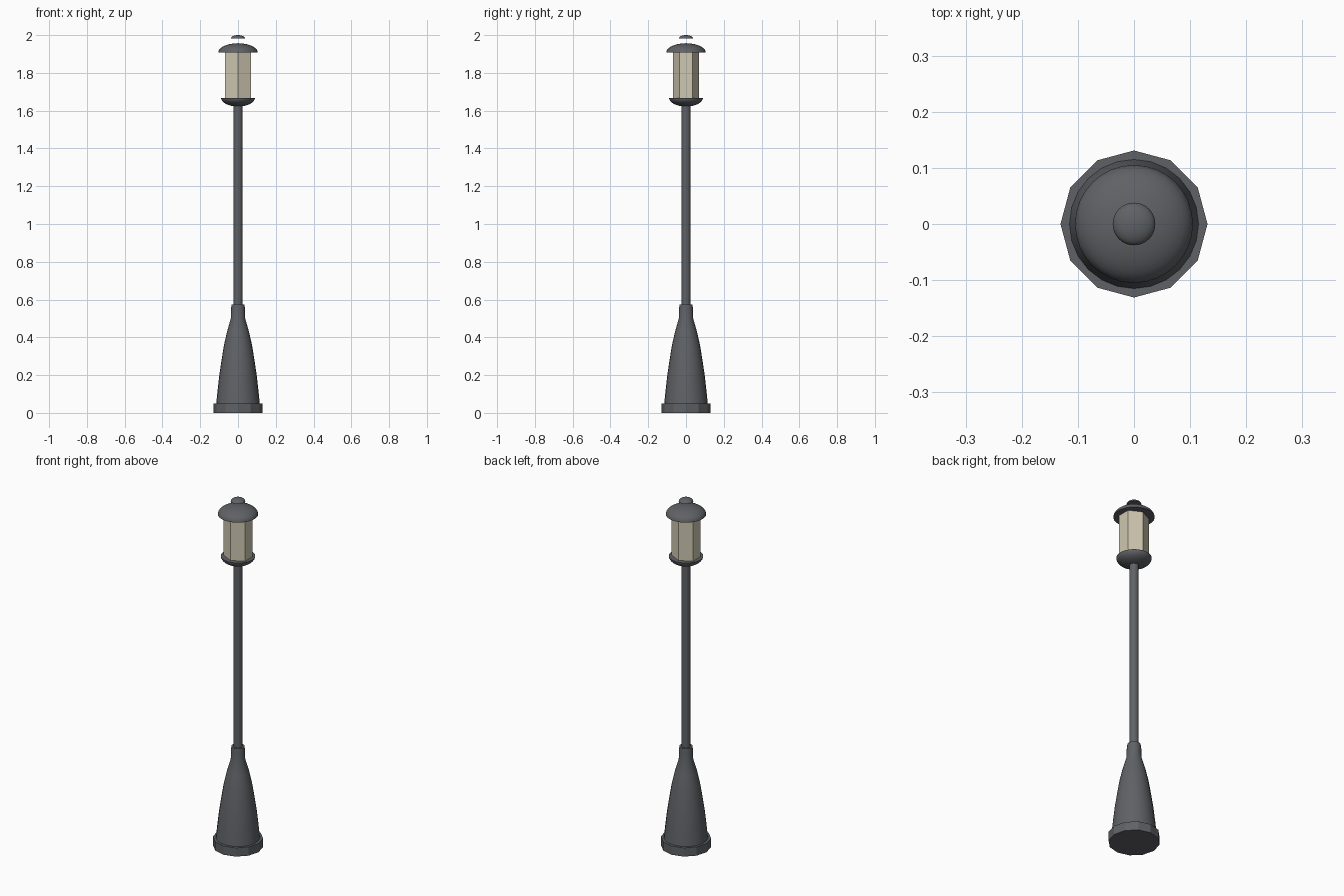
import bpy, math

if "Cube" in bpy.data.objects:
    bpy.data.objects.remove(bpy.data.objects["Cube"])


def material(name, rgb):
    m = bpy.data.materials.new(name)
    m.diffuse_color = (*rgb, 1)
    m.use_nodes = True
    m.node_tree.nodes["Principled BSDF"].inputs["Base Color"].default_value = m.diffuse_color
    return m


METAL = material("dark_metal", (0.115, 0.12, 0.13))
GLASS = material("warm_glass", (0.62, 0.57, 0.44))


def lathe(name, profile, sides, mat=METAL, smooth=True, start=0.0, stretch=(1, 1)):
    """Spin (radius, z) points around the z axis; radius 0 closes to a tip, open ends are capped."""
    verts, faces, rings = [], [], []
    for r, z in profile:
        n = 1 if r == 0 else sides
        rings.append(list(range(len(verts), len(verts) + n)))
        for i in range(n):
            a = start + math.tau * i / sides
            verts.append((r * math.cos(a) * stretch[0], r * math.sin(a) * stretch[1], z))
    for lo, hi in zip(rings, rings[1:]):
        for i in range(sides):
            j = (i + 1) % sides
            quad = [lo[i % len(lo)], lo[j % len(lo)], hi[j % len(hi)], hi[i % len(hi)]]
            faces.append(list(dict.fromkeys(quad)))
    if len(rings[0]) > 1:
        faces.append(rings[0][::-1])
    if len(rings[-1]) > 1:
        faces.append(rings[-1])
    mesh = bpy.data.meshes.new(name)
    mesh.from_pydata(verts, [], faces)
    mesh.materials.append(mat)
    obj = bpy.data.objects.new(name, mesh)
    bpy.context.collection.objects.link(obj)
    if smooth:
        bpy.ops.object.select_all(action='DESELECT')
        obj.select_set(True)
        bpy.context.view_layer.objects.active = obj
        bpy.ops.object.shade_smooth_by_angle(angle=math.radians(35))
    return obj


def dome(radius, z, height, steps=8):
    """Quarter-ellipse profile from rim to tip."""
    pts = [(radius * math.cos(t * math.pi / 2 / steps), z + height * math.sin(t * math.pi / 2 / steps))
           for t in range(steps)]
    return pts + [(0, z + height)]


# Twelve-sided plinth
lathe("plinth", [(0.131, 0), (0.131, 0.05)], 12, smooth=False)

# Flared foot and its collar
lathe("flared_foot", [(0.115, 0.05), (0.108, 0.12), (0.099, 0.2), (0.087, 0.28), (0.074, 0.36),
                      (0.058, 0.43), (0.038, 0.5), (0.037, 0.55), (0.034, 0.575)], 24)

# Pole
lathe("pole", [(0.024, 0.57), (0.024, 1.63)], 16)

# Lantern: bowl, six-sided glass, roof and finial cap
lathe("lantern_bowl", dome(0.09, 1.668, -0.046)[::-1], 32)
lathe("lantern_glass", [(0.07, 1.66), (0.07, 1.91)], 6, GLASS, smooth=False,
      start=math.pi / 6, stretch=(1.13, 1))
lathe("lantern_roof", dome(0.105, 1.907, 0.05), 32)
lathe("finial_cap", dome(0.038, 1.982, 0.018), 32)
